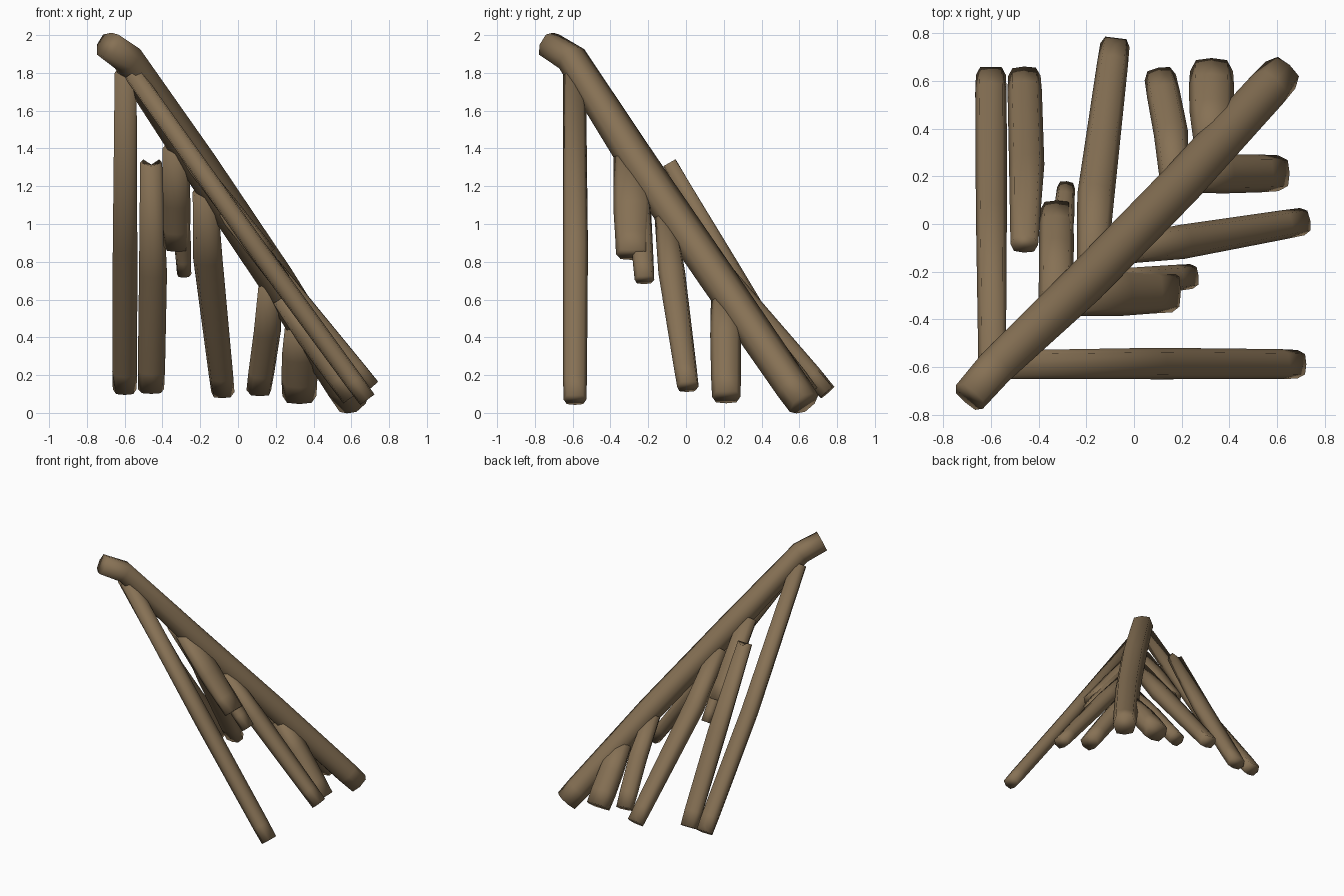
import bpy, bmesh
from mathutils import Vector

bark = bpy.data.materials.new("bark brown")
bark.diffuse_color = (0.24, 0.165, 0.09, 1)

# flattened hexagon cross-section with a middle point on top and bottom
SECTION = [(1, 0), (0.72, 0.78), (0, 0.92), (-0.72, 0.78),
           (-1, 0), (-0.72, -0.78), (0, -0.92), (0.72, -0.78)]
TOP = 2


def log(name, pts, radii, squash=1.0, notch=0.0, head_notch=0.0, end=0.95):
    """Branch swept along pts; the last bit tapers, the ends may be split on top."""
    pts = [Vector(p) for p in pts]
    radii = list(radii)
    # extra ring just before the cut end
    last = pts[-1] - pts[-2]
    pts.insert(-1, pts[-1] - last.normalized() * min(0.12, last.length * 0.4))
    radii.insert(-1, radii[-1])
    radii[-1] *= end
    bm = bmesh.new()
    rings = []
    n, sides = len(pts), len(SECTION)
    for i, p in enumerate(pts):
        a = (pts[i] - pts[i - 1]).normalized() if i else Vector()
        b = (pts[i + 1] - pts[i]).normalized() if i < n - 1 else Vector()
        axis = (a + b).normalized()
        side = axis.cross(Vector((0, 0, 1))).normalized()
        up = side.cross(axis)
        ring = []
        for k, (u, v) in enumerate(SECTION):
            co = p + (side * u + up * v * squash) * radii[i]
            if k == TOP and i == n - 1:
                co -= (axis + up * 0.3) * notch
            if k == TOP and i == 0:
                co += (axis - up * 0.3) * head_notch
            ring.append(bm.verts.new(co))
        rings.append(ring)
    for r0, r1 in zip(rings, rings[1:]):
        for k in range(sides):
            j = (k + 1) % sides
            bm.faces.new((r0[k], r0[j], r1[j], r1[k]))
    bm.faces.new(rings[0][::-1])
    bm.faces.new(rings[-1])
    bmesh.ops.recalc_face_normals(bm, faces=bm.faces)
    for f in bm.faces:
        f.smooth = True
    me = bpy.data.meshes.new(name)
    bm.to_mesh(me)
    bm.free()
    me.materials.append(bark)
    ob = bpy.data.objects.new(name, me)
    bpy.context.collection.objects.link(ob)
    return ob


# sloping ridge pole with a bent top
log("ridge_pole",
    [(-0.69, -0.725, 1.95), (-0.585, -0.605, 1.875), (-0.21, -0.25, 1.32),
     (0.2, 0.17, 0.71), (0.615, 0.625, 0.05)],
    [0.075, 0.08, 0.092, 0.092, 0.088])

# branches leaning to the right (+x)
log("right_branch_1", [(-0.56, -0.59, 1.80), (0.1, -0.585, 0.87), (0.685, -0.588, 0.07)],
    [0.06, 0.066, 0.063], squash=0.85)
log("right_branch_2", [(-0.27, -0.30, 1.37), (-0.05, -0.285, 1.09), (0.16, -0.285, 0.84)],
    [0.085, 0.1, 0.09], squash=0.6)
log("right_branch_2_splinter", [(-0.12, -0.24, 1.17), (0.08, -0.235, 0.92), (0.24, -0.22, 0.705)],
    [0.05, 0.058, 0.055], squash=0.8)
log("right_branch_3", [(-0.08, -0.115, 1.08), (0.2, -0.075, 0.74), (0.705, 0.01, 0.14)],
    [0.055, 0.072, 0.061], squash=0.85)
log("right_branch_4", [(0.23, 0.2, 0.61), (0.37, 0.21, 0.41), (0.605, 0.213, 0.085)],
    [0.068, 0.082, 0.079], squash=0.85)

# branches leaning to the back (+y)
log("back_branch_1", [(-0.595, -0.57, 1.80), (-0.598, 0.05, 0.87), (-0.6, 0.625, 0.125)],
    [0.058, 0.065, 0.066], squash=0.85, notch=0.04)
log("back_branch_2", [(-0.46, -0.085, 1.325), (-0.45, 0.25, 0.74), (-0.46, 0.62, 0.125)],
    [0.058, 0.074, 0.072], squash=0.75, head_notch=0.03)
log("back_branch_3", [(-0.33, -0.31, 1.4), (-0.325, -0.1, 1.11), (-0.325, 0.06, 0.88)],
    [0.07, 0.073, 0.072], squash=0.75)
log("back_branch_3_splinter", [(-0.30, -0.1, 1.11), (-0.295, 0.04, 0.91), (-0.285, 0.15, 0.735)],
    [0.04, 0.045, 0.04])
log("back_branch_4", [(-0.175, -0.16, 1.17), (-0.16, 0.12, 0.82), (-0.08, 0.75, 0.11)],
    [0.065, 0.078, 0.065], squash=0.85, notch=0.04)
log("back_branch_5", [(0.17, 0.17, 0.69), (0.155, 0.38, 0.43), (0.11, 0.615, 0.12)],
    [0.06, 0.072, 0.07], squash=0.85)
log("back_branch_6", [(0.325, 0.34, 0.47), (0.325, 0.47, 0.31), (0.325, 0.64, 0.09)],
    [0.075, 0.092, 0.095], squash=0.85)
